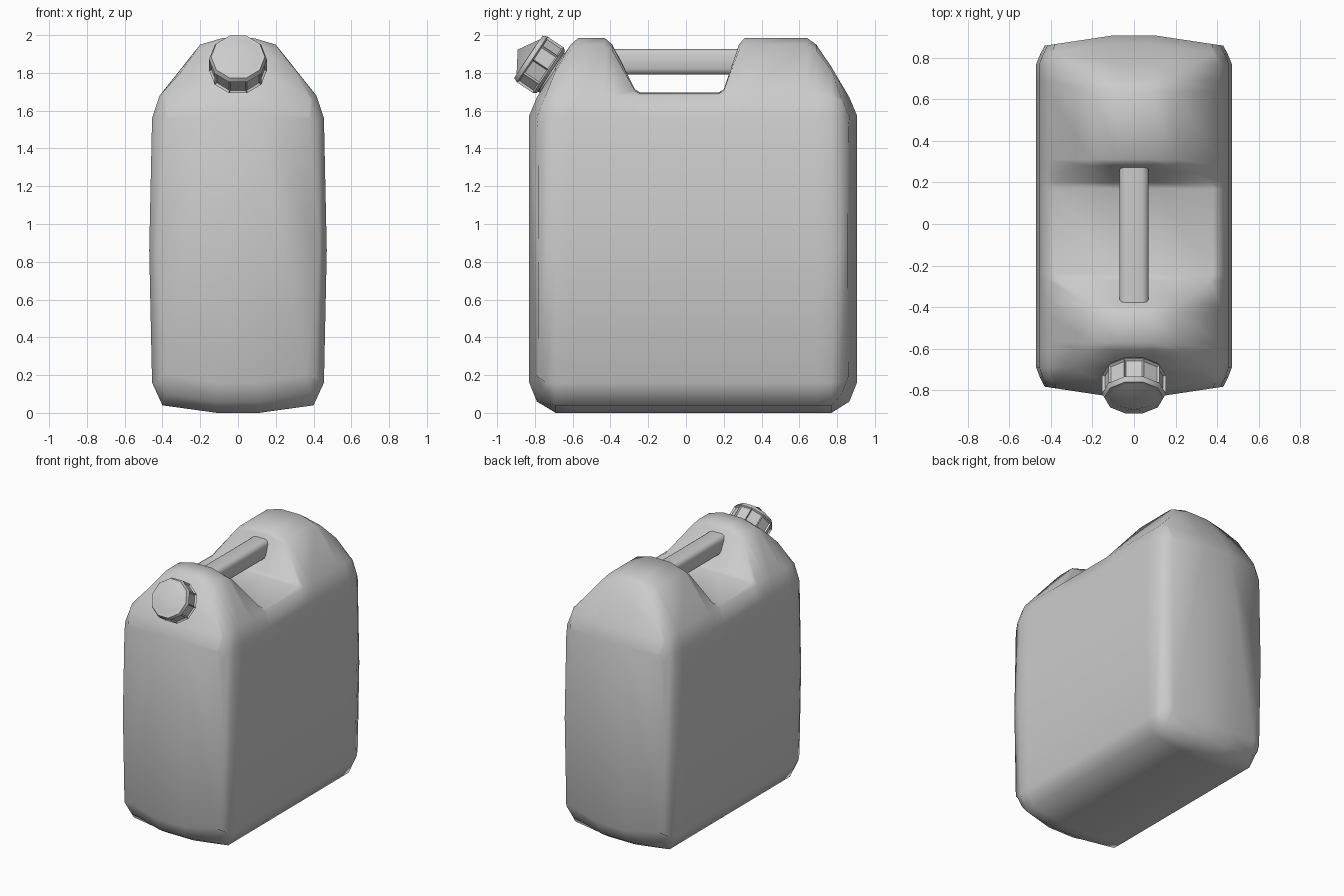
import bpy, bmesh, math
from mathutils import Matrix, Vector

cube = bpy.data.objects.get("Cube")
if cube:
    bpy.data.objects.remove(cube, do_unlink=True)

GREY = (0.6, 0.6, 0.6, 1)
plastic = bpy.data.materials.new("grey plastic")
plastic.use_nodes = True
plastic.diffuse_color = GREY
plastic.node_tree.nodes["Principled BSDF"].inputs["Base Color"].default_value = GREY


def finish(bm, name, angle):
    """Turn a bmesh into a shaded object."""
    bmesh.ops.recalc_face_normals(bm, faces=bm.faces)
    mesh = bpy.data.meshes.new(name)
    bm.to_mesh(mesh)
    bm.free()
    mesh.materials.append(plastic)
    obj = bpy.data.objects.new(name, mesh)
    bpy.context.collection.objects.link(obj)
    bpy.ops.object.select_all(action="DESELECT")
    obj.select_set(True)
    bpy.context.view_layer.objects.active = obj
    bpy.ops.object.shade_smooth_by_angle(angle=math.radians(angle))
    return obj


def loft(bm, rings):
    """Bridge closed rings of equal length."""
    n = len(rings[0])
    for a, b in zip(rings, rings[1:]):
        for i in range(n):
            j = (i + 1) % n
            bm.faces.new((a[i], a[j], b[j], b[i]))


# Body: cross-sections along y; hump is 1 on the two crowns and 0 on the valley floor
def section(bm, y, low, hump, width=0.47, shoulder=1.68, bow=0):
    half = [
        (0.11, low),
        (width - 0.07, low + 0.04),
        (width - 0.015, max(0.16, low + 0.03)),
        (width, 0.86),
        (width - 0.015, min(1.56, shoulder - 0.05)),
        (width - 0.055, shoulder),
        (0.38 - 0.18 * hump, shoulder + 0.01 + 0.26 * hump),
        (0.11 - 0.03 * hump, shoulder + 0.015 + 0.29 * hump),
    ]
    points = half + [(-x, z) for x, z in reversed(half)]
    return [bm.verts.new((x, y + bow * max(0, abs(x) - 0.11), z)) for x, z in points]


bm = bmesh.new()
BOW = 0.15
rings = [
    section(bm, -0.83, 0.16, 0, 0.43, 1.56, BOW),
    section(bm, -0.79, 0.06, 0, 0.452, 1.655, BOW),
    section(bm, -0.69, 0, 0.47),
    section(bm, -0.61, 0, 0.88),
    section(bm, -0.57, 0, 1),
    section(bm, -0.43, 0, 1),
    section(bm, -0.39, 0, 0.88),
    section(bm, -0.27, 0, 0.06),
    section(bm, -0.24, 0, 0),
    section(bm, 0.17, 0, 0),
    section(bm, 0.20, 0, 0.06),
    section(bm, 0.28, 0, 0.88),
    section(bm, 0.31, 0, 1),
    section(bm, 0.64, 0, 1),
    section(bm, 0.69, 0, 0.88),
    section(bm, 0.77, 0, 0.47),
    section(bm, 0.865, 0.06, 0, 0.452, 1.655, -BOW),
    section(bm, 0.905, 0.16, 0, 0.43, 1.56, -BOW),
]
loft(bm, rings)
for end in (rings[0], rings[-1]):
    bm.faces.new(end[:8])
    bm.faces.new(end[8:])
    bm.faces.new((end[0], end[7], end[8], end[15]))
finish(bm, "canister_body", 80)

# Carrying handle: bevelled bar spanning the valley
bm = bmesh.new()
bmesh.ops.create_cube(bm, size=1, matrix=Matrix.Translation((0, -0.05, 1.859))
                      @ Matrix.Diagonal((0.14, 0.78, 0.136, 1)))
long_edges = [e for e in bm.edges if abs(e.verts[0].co.y - e.verts[1].co.y) > 0.5]
bmesh.ops.bevel(bm, geom=long_edges, offset=0.03, segments=2, profile=0.5, affect="EDGES")
finish(bm, "carrying_handle", 50)

# Cap frame: local z points out of the sloping front shoulder
AXIS = Vector((0, -0.83, 0.555)).normalized()
TILT = Matrix.Translation((0, -0.715, 1.805)) @ Vector((0, 0, 1)).rotation_difference(AXIS).to_matrix().to_4x4()


def turned(bm, profile, sides):
    """Stack polygon rings of (radius, height) and close both ends."""
    rings = [[bm.verts.new((r * math.cos(math.tau * i / sides), r * math.sin(math.tau * i / sides), h))
              for i in range(sides)] for r, h in profile]
    loft(bm, rings)
    bm.faces.new(rings[0])
    return rings


# Spout neck under the cap
bm = bmesh.new()
bm.faces.new(turned(bm, [(0.125, -0.08), (0.125, 0.03)], 20)[-1])
bm.transform(TILT)
finish(bm, "spout_neck", 40)

# Screw cap: ten-sided with recessed grip panels and a pointed crown
bm = bmesh.new()
top = turned(bm, [(0.14, 0), (0.153, 0.015), (0.153, 0.12), (0.142, 0.144), (0.118, 0.144)], 10)[-1]
tip = bm.verts.new((0, 0, 0.212))
for i in range(10):
    bm.faces.new((top[i], top[(i + 1) % 10], tip))
bmesh.ops.recalc_face_normals(bm, faces=bm.faces)
grips = [f for f in bm.faces if abs(f.normal.z) < 0.1]
bmesh.ops.inset_individual(bm, faces=grips, thickness=0.011, depth=-0.012)
bm.transform(TILT)
finish(bm, "screw_cap", 40)
